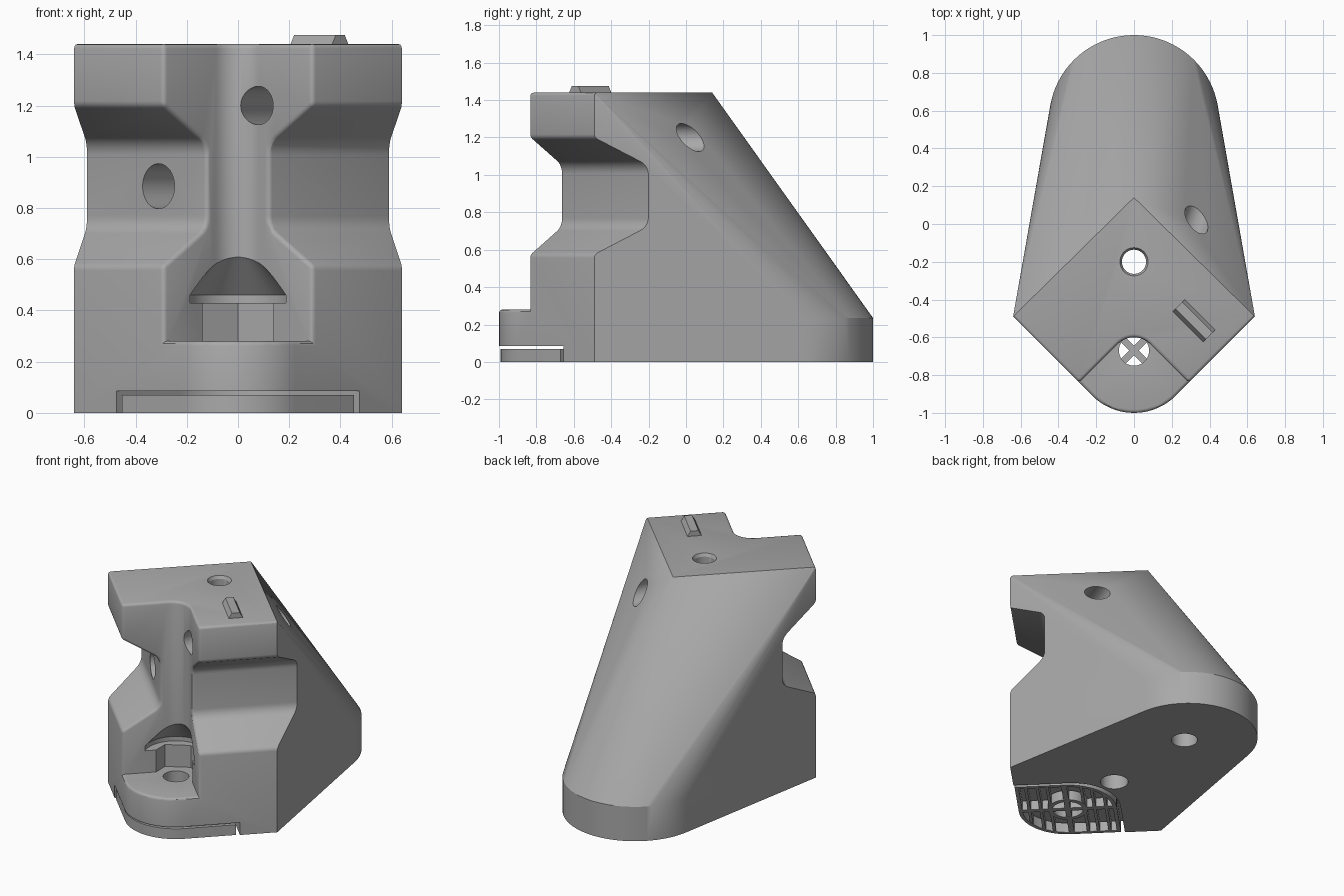
import bpy, bmesh
from math import sin, cos, pi, tan
from mathutils import Vector, Matrix

if "Cube" in bpy.data.objects:
    bpy.data.objects.remove(bpy.data.objects["Cube"])

grey = bpy.data.materials.new("plain grey")
grey.use_nodes = True
grey.diffuse_color = (0.4, 0.4, 0.4, 1)
grey.node_tree.nodes["Principled BSDF"].inputs["Base Color"].default_value = (0.4, 0.4, 0.4, 1)

X, Y, Z = Vector((1, 0, 0)), Vector((0, 1, 0)), Vector((0, 0, 1))
U, V = (X + Y).normalized(), (X - Y).normalized()


def make(name, bm):
    bmesh.ops.recalc_face_normals(bm, faces=bm.faces)
    mesh = bpy.data.meshes.new(name)
    bm.to_mesh(mesh)
    bm.free()
    mesh.materials.append(grey)
    ob = bpy.data.objects.new(name, mesh)
    bpy.context.collection.objects.link(ob)
    return ob


def rounded(corners, steps=14):
    """Polygon from (x, y, radius) corners, each filleted by its radius."""
    out = []
    for i, (x, y, r) in enumerate(corners):
        p = Vector((x, y))
        if r == 0:
            out.append(p)
            continue
        a = (Vector(corners[i - 1][:2]) - p).normalized()
        b = (Vector(corners[(i + 1) % len(corners)][:2]) - p).normalized()
        half = a.angle(b) / 2
        centre = p + (a + b).normalized() * r / sin(half)
        start = p + a * r / tan(half) - centre
        end = p + b * r / tan(half) - centre
        turn = start.angle(end)
        for k in range(steps + 1):
            t = k / steps * turn
            out.append(centre + (start * sin(turn - t) + end * sin(t)) / sin(turn))
    return out


def prism(name, pts, lo, hi, origin=(0, 0, 0), a=X, b=Y, c=Z):
    bm = bmesh.new()
    origin = Vector(origin)
    rings = [[bm.verts.new(origin + a * p[0] + b * p[1] + c * h) for p in pts] for h in (lo, hi)]
    bm.faces.new(rings[0])
    bm.faces.new(rings[1])
    for i in range(len(pts)):
        bm.faces.new((rings[0][i - 1], rings[0][i], rings[1][i], rings[1][i - 1]))
    return make(name, bm)


def drill(p, q, r1, r2=None, sides=40, spin=0):
    p, q = Vector(p), Vector(q)
    d = q - p
    bm = bmesh.new()
    m = Matrix.Translation((p + q) / 2) @ d.to_track_quat('Z', 'Y').to_matrix().to_4x4()
    bmesh.ops.create_cone(bm, cap_ends=True, segments=sides, radius1=r1,
                          radius2=r1 if r2 is None else r2, depth=d.length,
                          matrix=m @ Matrix.Rotation(spin, 4, 'Z'))
    return make("cutter", bm)


def combine(ob, tool, operation='DIFFERENCE'):
    mod = ob.modifiers.new("bool", 'BOOLEAN')
    mod.operation, mod.solver, mod.object = operation, 'EXACT', tool
    bpy.context.view_layer.objects.active = ob
    bpy.ops.object.modifier_apply(modifier=mod.name)
    bpy.data.objects.remove(tool)


# Body: hull of the square top and the teardrop foot
front = rounded([(0.64, -0.49, 0), (0, -1.13, 0.314), (-0.64, -0.49, 0)], 20)
foot = front + [Vector((0.45 * cos(t), 0.55 + 0.45 * sin(t)))
                for t in [(-10 + k * 4) * pi / 180 for k in range(51)]]
bm = bmesh.new()
for outline, z in ((foot, 0), (foot, 0.235), (front + [Vector((0, 0.14))], 1.44)):
    for p in outline:
        bm.verts.new((p.x, p.y, z))
hull = bmesh.ops.convex_hull(bm, input=bm.verts)
bmesh.ops.delete(bm, geom=list({v for v in hull["geom_interior"] + hull["geom_unused"]
                                if isinstance(v, bmesh.types.BMVert)}), context='VERTS')
bmesh.ops.dissolve_limit(bm, angle_limit=0.003, verts=bm.verts, edges=bm.edges)
body = make("bracket_body", bm)

# Vertical channel in the front corner, above the tongue
channel = rounded([(0, -0.55, 0.12), (1, -1.55, 0), (-1, -1.55, 0)])
combine(body, prism("cutter", channel, 0.28, 2))

# Wide recess across each front face
recess = rounded([(-0.1, 0.512, 0), (0.24, 0.725, 0.08), (0.24, 1.05, 0.08), (-0.1, 1.262, 0)], 6)
for s in (1, -1):
    inward = Vector((-s, 1, 0)).normalized()
    along = Vector((s, 1, 0)).normalized()
    combine(body, prism("cutter", recess, -0.6, 0.6, (s * 0.565, -0.565, 0), inward, Z, along))

# Soften the front edges
bm = bmesh.new()
bm.from_mesh(body.data)
soft = []
for e in bm.edges:
    mid = (e.verts[0].co + e.verts[1].co) / 2
    if (len(e.link_faces) == 2 and e.is_convex and e.calc_face_angle() > 0.6
            and mid.y < -0.4 and abs(mid.x) < 0.57 and mid.z > 0.25):
        soft.append(e)
bmesh.ops.bevel(bm, geom=soft, offset=0.018, offset_type='OFFSET', segments=3,
                profile=0.5, affect='EDGES', clamp_overlap=False)
bm.to_mesh(body.data)
bm.free()


def pad_shape(h, r):
    return rounded([(-h, -h, 0), (h, -h, r), (h, h, 0), (-h, h, r)], 20)


PAD = (0, -0.67, 0)

# Underside seat for the foot pad
combine(body, prism("cutter", pad_shape(0.345, 0.32), -0.1, 0.085, PAD, U, V))

# Bolt pocket: hexagon with a conical roof, and its hole
combine(body, drill((0, -0.67, 0.28), (0, -0.67, 0.44), 0.16, sides=6, spin=pi / 6 * 0))
combine(body, drill((0, -0.67, 0.43), (0, -0.67, 0.46), 0.2))
combine(body, drill((0, -0.67, 0.459), (0, -0.67, 0.62), 0.2, 0.06))
combine(body, drill((0, -0.67, -0.1), (0, -0.67, 0.4), 0.08))

# Vertical holes
combine(body, drill((0, -0.2, -0.1), (0, -0.2, 1.6), 0.064))
combine(body, drill((0, -0.2, -0.1), (0, -0.2, 0.35), 0.09))
combine(body, drill((0, -0.2, 1.42), (0, -0.2, 1.45), 0.064, 0.08))
combine(body, drill((0, 0.51, -0.1), (0, 0.51, 0.4), 0.085))

# Cross holes
combine(body, drill((0.042, -0.727, 1.2), (0.46, 0.36, 1.2), 0.075))
combine(body, drill((-0.37, -0.54, 0.885), (-0.03, -0.2, 0.885), 0.088))

# Locating ridge on the top
parts = [body, prism("top_ridge", [(-0.05, 1.43), (0.05, 1.43), (0.025, 1.475), (-0.025, 1.475)],
                     -0.115, 0.115, (0.318, -0.512, 0), U, Z, V)]

# Foot pad: rim, ring and grille bars
rim = prism("pad_rim", pad_shape(0.32, 0.318), 0, 0.07, PAD, U, V)
combine(rim, prism("cutter", pad_shape(0.295, 0.293), -0.1, 0.2, PAD, U, V))
ring = drill((0, -0.67, 0), (0, -0.67, 0.07), 0.13)
ring.name = "pad_ring"
combine(ring, drill((0, -0.67, -0.1), (0, -0.67, 0.2), 0.1))
parts += [rim, ring]


def bar(a, b, offset, width):
    pts = [(-0.5, offset - width), (0.5, offset - width), (0.5, offset + width), (-0.5, offset + width)]
    ob = prism("pad_bar", pts, 0.002, 0.068, PAD, a, b)
    combine(ob, prism("cutter", pad_shape(0.31, 0.308), -0.1, 0.2, PAD, U, V), 'INTERSECT')
    parts.append(ob)


bar(V, U, 0, 0.018)
for offset in (-0.25, -0.175, -0.11, 0, 0.11, 0.175, 0.25):
    bar(U, V, offset, 0.018 if offset == 0 else 0.01)

# Smooth shading with sharp edges kept
bpy.ops.object.select_all(action='DESELECT')
for ob in parts:
    ob.select_set(True)
bpy.context.view_layer.objects.active = body
bpy.ops.object.shade_smooth_by_angle(angle=pi / 6)
